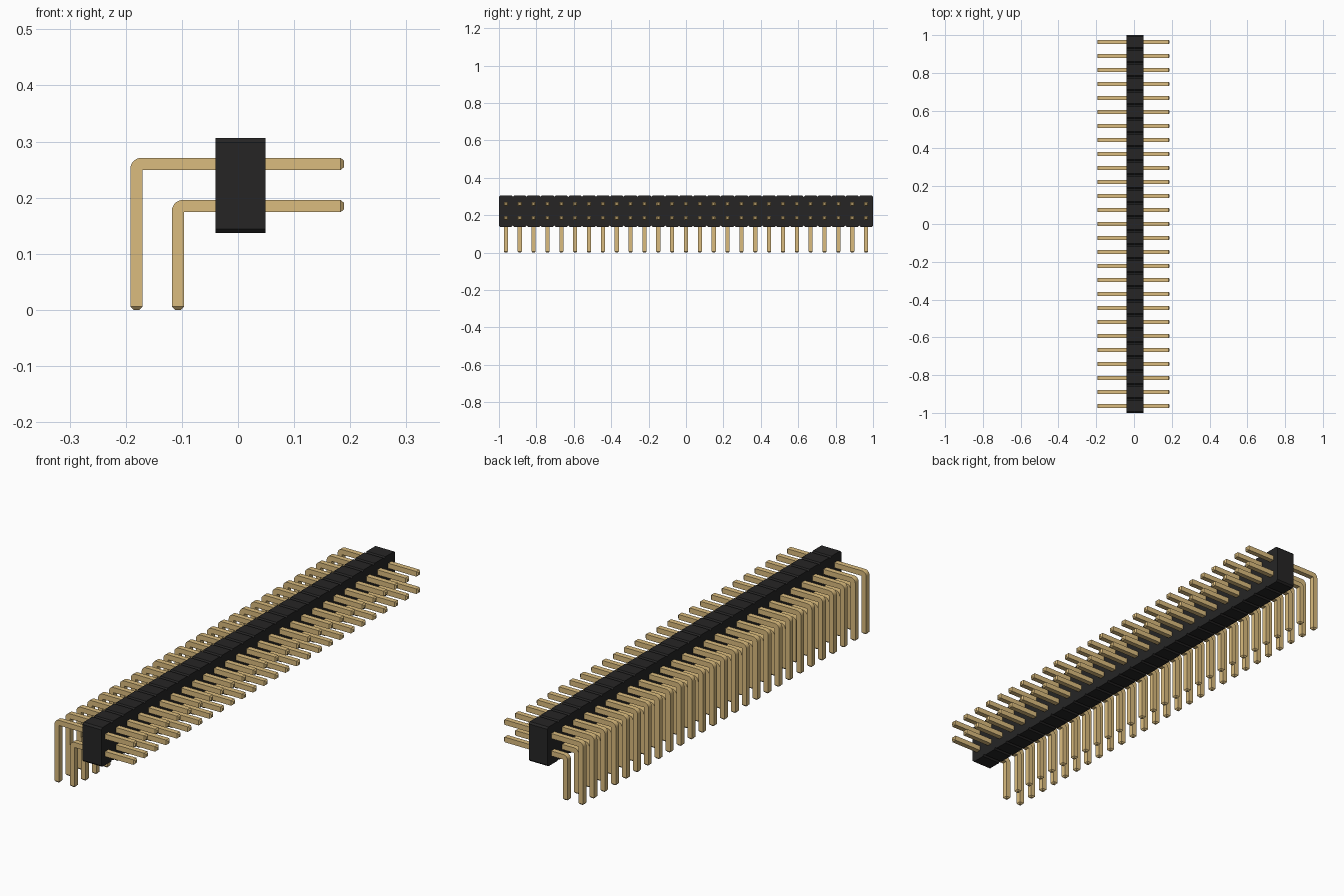
import bpy, bmesh, math

cube = bpy.data.objects.get("Cube")
if cube:
    bpy.data.objects.remove(cube, do_unlink=True)

COUNT = 27
PITCH = 2 / COUNT
HALF = 0.011      # half the pin thickness
TIP = 0.006       # length of the tapered pin tips
BEND = 0.02       # outer radius of the pin bend


def make_material(name, rgb):
    m = bpy.data.materials.new(name)
    m.use_nodes = True
    m.diffuse_color = (*rgb, 1)
    m.node_tree.nodes["Principled BSDF"].inputs["Base Color"].default_value = (*rgb, 1)
    return m


def make_object(name, bm, mat):
    bmesh.ops.recalc_face_normals(bm, faces=bm.faces)
    mesh = bpy.data.meshes.new(name)
    bm.to_mesh(mesh)
    bm.free()
    mesh.materials.append(mat)
    obj = bpy.data.objects.new(name, mesh)
    bpy.context.collection.objects.link(obj)
    return obj


def extrude_profile(bm, points, vec):
    """Solid made by sweeping a closed outline along vec."""
    face = bm.faces.new([bm.verts.new(p) for p in points])
    new = bmesh.ops.extrude_face_region(bm, geom=[face])["geom"]
    bmesh.ops.translate(bm, vec=vec, verts=[v for v in new if isinstance(v, bmesh.types.BMVert)])


def taper(bm, axis, inner, outer):
    """Pull the flat pin end at the inner coordinate out to a narrower tip."""
    end = [f for f in bm.faces if all(abs(v.co[axis] - inner) < 1e-5 for v in f.verts)]
    for face in end:
        tip = bmesh.ops.extrude_face_region(bm, geom=[face])["geom"]
        verts = [v for v in tip if isinstance(v, bmesh.types.BMVert)]
        mid = sum((v.co for v in verts), verts[0].co * 0) / len(verts)
        for v in verts:
            v.co = mid + (v.co - mid) * 0.5
            v.co[axis] = outer
        bmesh.ops.delete(bm, geom=[face], context="FACES_ONLY")


black = make_material("black plastic", (0.019, 0.0185, 0.0185))
gold = make_material("gold metal", (0.708, 0.504, 0.21))

# Housing: a row of blocks with chamfered long edges
x0, x1, z0, z1, ch = -0.04, 0.049, 0.137, 0.306, 0.0074
bm = bmesh.new()
for i in range(COUNT):
    y0 = -1 + i * PITCH
    y1 = y0 + PITCH
    outline = [(y0 + ch, z0), (y1 - ch, z0), (y1, z0 + ch), (y1, z1 - ch),
               (y1 - ch, z1), (y0 + ch, z1), (y0, z1 - ch), (y0, z0 + ch)]
    extrude_profile(bm, [(x0, y, z) for y, z in outline], (x1 - x0, 0, 0))
# Neighbouring blocks share one joined shell
bmesh.ops.remove_doubles(bm, verts=bm.verts, dist=1e-5)
inside = [f for f in bm.faces if abs(f.normal.y) > 0.99 and abs(f.calc_center_median().y) < 0.99]
bmesh.ops.delete(bm, geom=inside, context="FACES")
make_object("housing", bm, black)


def make_pins(name, leg_x, arm_z):
    """One row of right-angle pins with a rounded outer bend."""
    left, right, top, low = leg_x - HALF, leg_x + HALF, arm_z + HALF, arm_z - HALF
    arc = [(left + BEND * (1 - math.cos(a)), top - BEND * (1 - math.sin(a)))
           for a in (math.pi / 2 * k / 5 for k in range(6))]
    end = 0.189 - TIP
    outline = [(right, TIP), (left, TIP)] + arc + [(end, top), (end, low), (right, low)]
    bm = bmesh.new()
    extrude_profile(bm, [(x, -HALF, z) for x, z in outline], (0, 2 * HALF, 0))
    taper(bm, 2, TIP, 0)
    taper(bm, 0, end, end + TIP)
    obj = make_object(name, bm, gold)
    row = obj.modifiers.new("row", "ARRAY")
    row.count = COUNT
    row.use_relative_offset = False
    row.use_constant_offset = True
    row.constant_offset_displace = (0, PITCH, 0)
    obj.location.y = -1 + PITCH / 2
    bpy.ops.object.select_all(action="DESELECT")
    obj.select_set(True)
    bpy.context.view_layer.objects.active = obj
    bpy.ops.object.shade_smooth_by_angle(angle=math.radians(25))


make_pins("upper_pins", -0.181, 0.26)
make_pins("lower_pins", -0.107, 0.185)
